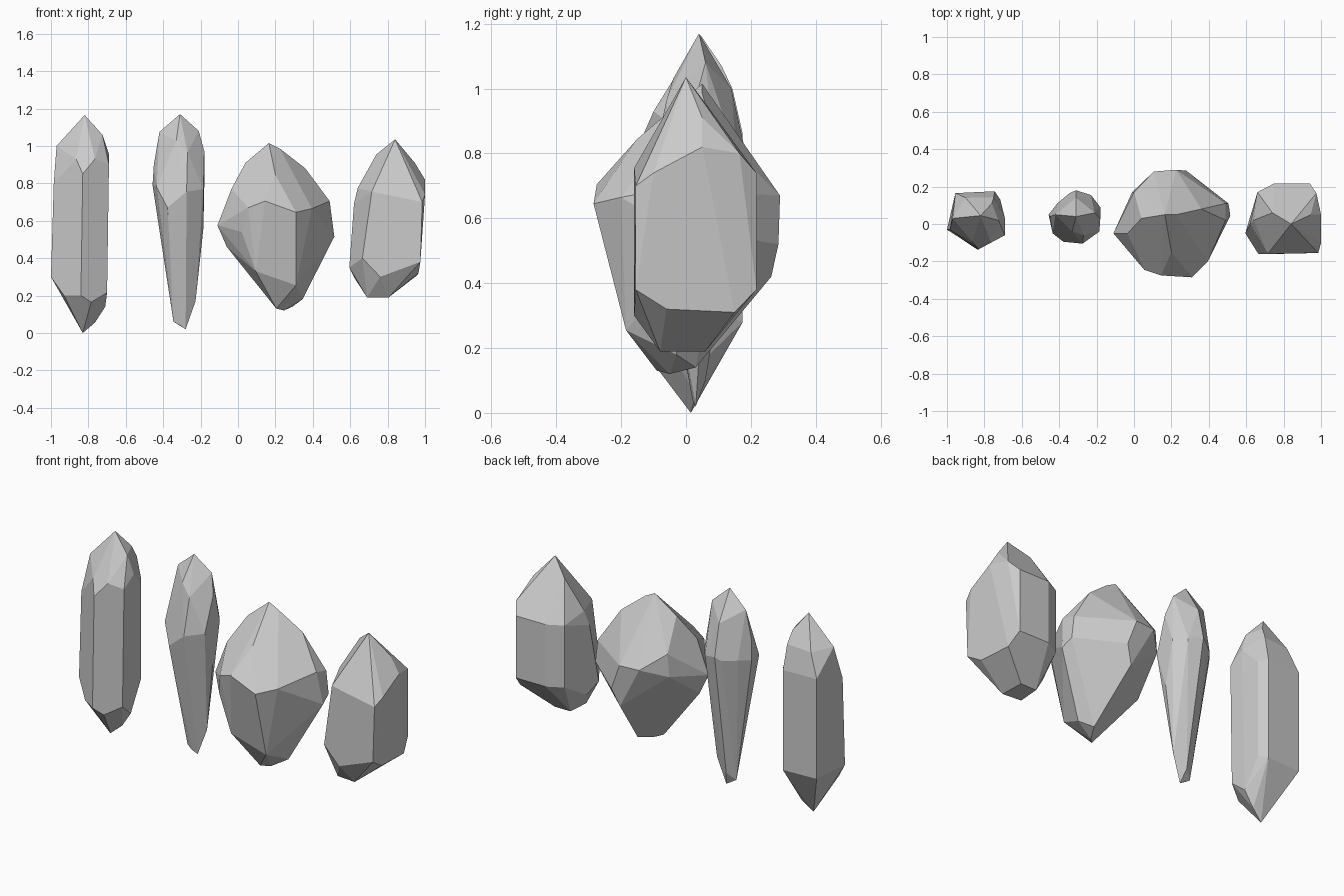
import bpy, bmesh, math


def crystal(name, crown, girdle, root):
    """Cut gem: the convex solid around its crown, girdle and root corners."""
    bm = bmesh.new()
    for p in crown + girdle + root:
        bm.verts.new(p)
    bmesh.ops.convex_hull(bm, input=bm.verts[:])
    loose = [v for v in bm.verts if not v.link_faces]
    bmesh.ops.delete(bm, geom=loose, context='VERTS')
    # merge nearly coplanar triangles into large facets
    bmesh.ops.dissolve_limit(bm, angle_limit=math.radians(9),
                             verts=bm.verts[:], edges=bm.edges[:])
    bmesh.ops.recalc_face_normals(bm, faces=bm.faces[:])
    mesh = bpy.data.meshes.new(name)
    bm.to_mesh(mesh)
    bm.free()
    ob = bpy.data.objects.new(name, mesh)
    bpy.context.collection.objects.link(ob)


def column(outline, low, high):
    """Straight sides: each outline corner at a low and a high level."""
    return [(x, y, z) for x, y in outline for z in (low, high)]


# Tall straight column with a point at both ends
crystal(
    "column_crystal",
    crown=[(-.82, .045, 1.165), (-.97, .03, 1.0), (-.725, .02, 1.06),
           (-.82, -.06, .98), (-.865, -.095, .93), (-.765, -.1, .93),
           (-.76, .11, 1.07), (-.75, .143, 1.0), (-.9, .14, .99)],
    girdle=column([(-.745, .175), (-.88, .175), (-.955, .165)], .28, .86)
    + [(-.985, -.03, .8), (-.83, -.135, .85), (-.69, -.06, .9),
       (-.69, .03, .955), (-1, -.03, .3), (-.69, .03, .3),
       (-.715, .13, .85), (-.715, .13, .3)],
    root=[(-.93, -.075, .2), (-.84, -.135, .2), (-.785, -.11, .165),
          (-.7, -.06, .215), (-.71, .03, .14), (-.765, .03, .055),
          (-.83, .015, 0)])

# Slim shard tapering to a narrow foot
crystal(
    "shard_crystal",
    crown=[(-.31, .04, 1.17), (-.42, .05, 1.075), (-.21, .06, 1.08),
           (-.33, -.04, 1.03), (-.27, -.06, .965), (-.18, .03, .97),
           (-.31, .14, 1.0), (-.45, .04, .9)],
    girdle=[(-.457, .05, .79), (-.435, -.05, .78), (-.275, -.105, .755),
            (-.377, -.095, .67), (-.185, -.04, .77), (-.175, .04, .785),
            (-.18, .09, .8), (-.23, .155, .8), (-.31, .18, .82),
            (-.345, .165, .8), (-.41, .11, .8)],
    root=[(-.185, .03, .56), (-.31, -.02, .24), (-.28, -.01, .2),
          (-.227, .04, .17), (-.3, .06, .1), (-.345, .03, .06),
          (-.31, .02, .04), (-.28, .03, .02)])

# Broad boulder, widest above the middle
crystal(
    "broad_crystal",
    crown=[(.165, .05, 1.015), (.225, .05, .985), (.36, .08, .88),
           (.04, .03, .91), (.2, -.15, .845), (-.035, -.05, .77)],
    girdle=[(.055, -.245, .67), (.145, -.275, .705), (.31, -.285, .645),
            (.395, -.2, .665), (.49, .02, .705), (.515, .045, .515),
            (.49, .11, .68), (.505, .11, .55), (.28, .285, .52),
            (.225, .29, .67), (.105, .28, .67), (0, .17, .75),
            (-.01, .17, .62), (-.11, -.05, .575), (.02, -.2, .54)],
    root=[(-.06, -.04, .46), (.24, .263, .42),
          (.095, -.2, .33), (.31, -.185, .255), (.205, -.09, .13),
          (.245, -.05, .12), (.345, -.03, .18), (.29, .03, .14)])

# Stout block with a pointed cap and a flat foot
crystal(
    "block_crystal",
    crown=[(.84, 0, 1.035), (.74, .06, .955), (.945, .05, .91),
           (.64, .02, .775)],
    girdle=column([(.94, .217), (.75, .217), (.66, .17)], .38, .74)
    + [(.715, -.16, .755), (.875, -.16, .725), (.985, -.155, .7),
       (1, -.1, .74), (1, .05, .82), (.975, .165, .8), (.62, 0, .69),
       (.595, -.05, .42), (.665, -.16, .4), (.99, -.1, .62),
       (.99, .03, .6)],
    root=[(.76, -.16, .3), (.825, -.16, .36), (.975, -.155, .38),
          (.965, -.06, .32), (.96, .15, .31), (.595, -.05, .35),
          (.625, .02, .29), (.69, -.07, .19), (.805, -.08, .19),
          (.8, .06, .19), (.7, .06, .19)])
